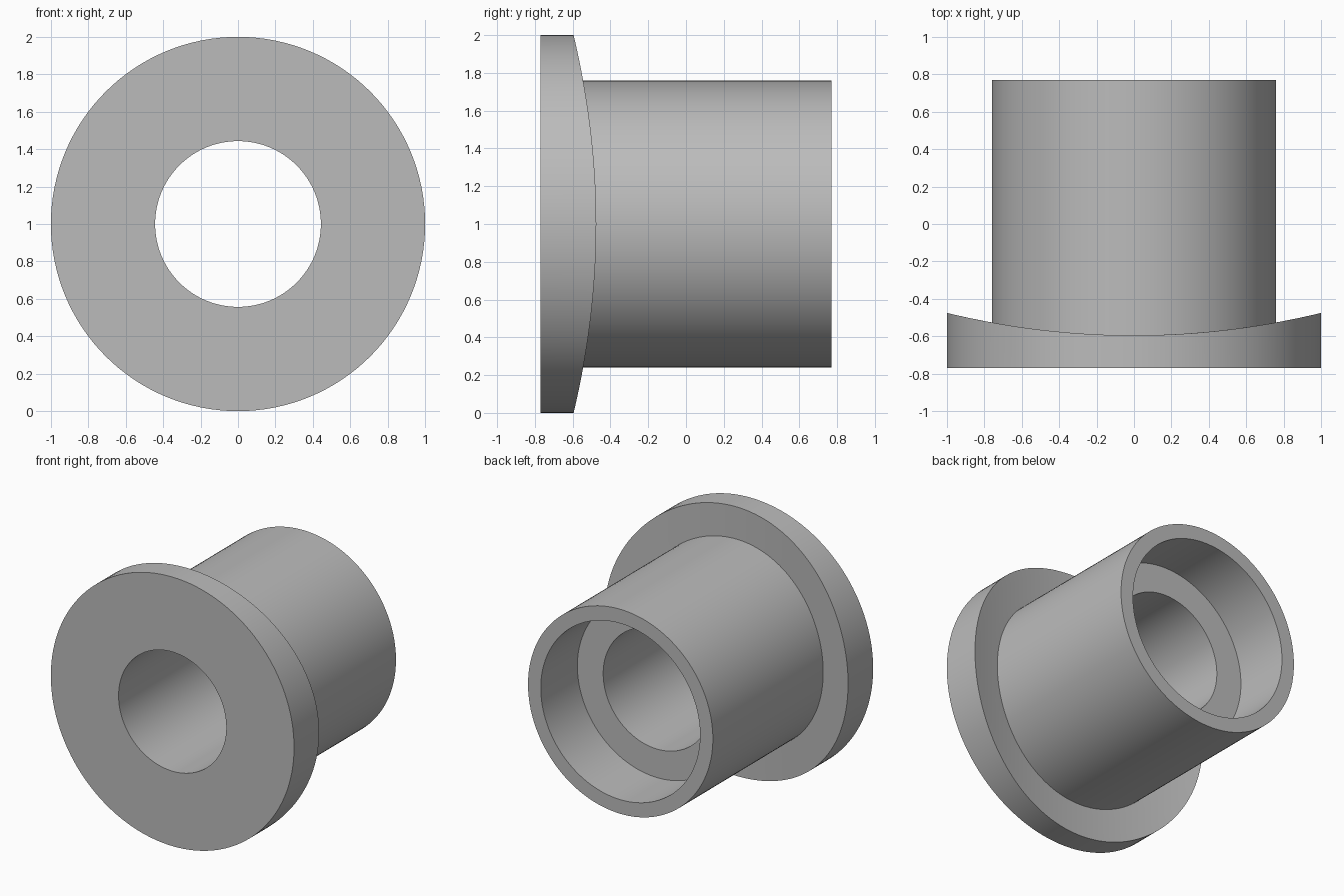
import bpy, bmesh, math

if "Cube" in bpy.data.objects:
    bpy.data.objects.remove(bpy.data.objects["Cube"], do_unlink=True)

SIDES = 128
FRONT, BACK = -0.77, 0.77
SLEEVE_R, FLANGE_R = 0.76, 1.0
BORE_R, SOCKET_R, SOCKET_FLOOR = 0.443, 0.655, 0.34
SADDLE_Y, SADDLE_R = -0.595, 4.23

grey = bpy.data.materials.new("plain grey")
grey.use_nodes = True
grey.diffuse_color = (0.5, 0.5, 0.5, 1)
grey.node_tree.nodes["Principled BSDF"].inputs["Base Color"].default_value = (0.5, 0.5, 0.5, 1)


def saddle(x):
    """Depth of the curved flange back, an arc about an upright axis."""
    return SADDLE_Y + SADDLE_R - math.sqrt(SADDLE_R ** 2 - x ** 2)


def lathe(name, profile):
    """Turn a closed (radius, depth) profile about the y axis; depth may depend on x."""
    bm = bmesh.new()
    rings = []
    for radius, depth in profile:
        ring = []
        for i in range(SIDES):
            a = math.tau * i / SIDES
            x = radius * math.cos(a)
            y = depth(x) if callable(depth) else depth
            ring.append(bm.verts.new((x, y, 1 + radius * math.sin(a))))
        rings.append(ring)
    for k, ring in enumerate(rings):
        following = rings[(k + 1) % len(rings)]
        for i in range(SIDES):
            j = (i + 1) % SIDES
            bm.faces.new((ring[i], ring[j], following[j], following[i]))
    bmesh.ops.recalc_face_normals(bm, faces=bm.faces)
    mesh = bpy.data.meshes.new(name)
    bm.to_mesh(mesh)
    bm.free()
    mesh.materials.append(grey)
    obj = bpy.data.objects.new(name, mesh)
    bpy.context.collection.objects.link(obj)
    bpy.ops.object.select_all(action="DESELECT")
    obj.select_set(True)
    bpy.context.view_layer.objects.active = obj
    bpy.ops.object.shade_smooth_by_angle(angle=math.radians(30))
    return obj


# Sleeve with a through bore and a wider socket at the back
lathe("sleeve", [(BORE_R, FRONT), (SLEEVE_R, FRONT), (SLEEVE_R, BACK),
                 (SOCKET_R, BACK), (SOCKET_R, SOCKET_FLOOR), (BORE_R, SOCKET_FLOOR)])

# Flange with a flat front and a saddle-curved back
steps = 4
back = [(FLANGE_R + (SLEEVE_R - FLANGE_R) * i / steps, saddle) for i in range(steps + 1)]
lathe("flange", [(SLEEVE_R, FRONT), (FLANGE_R, FRONT)] + back)
